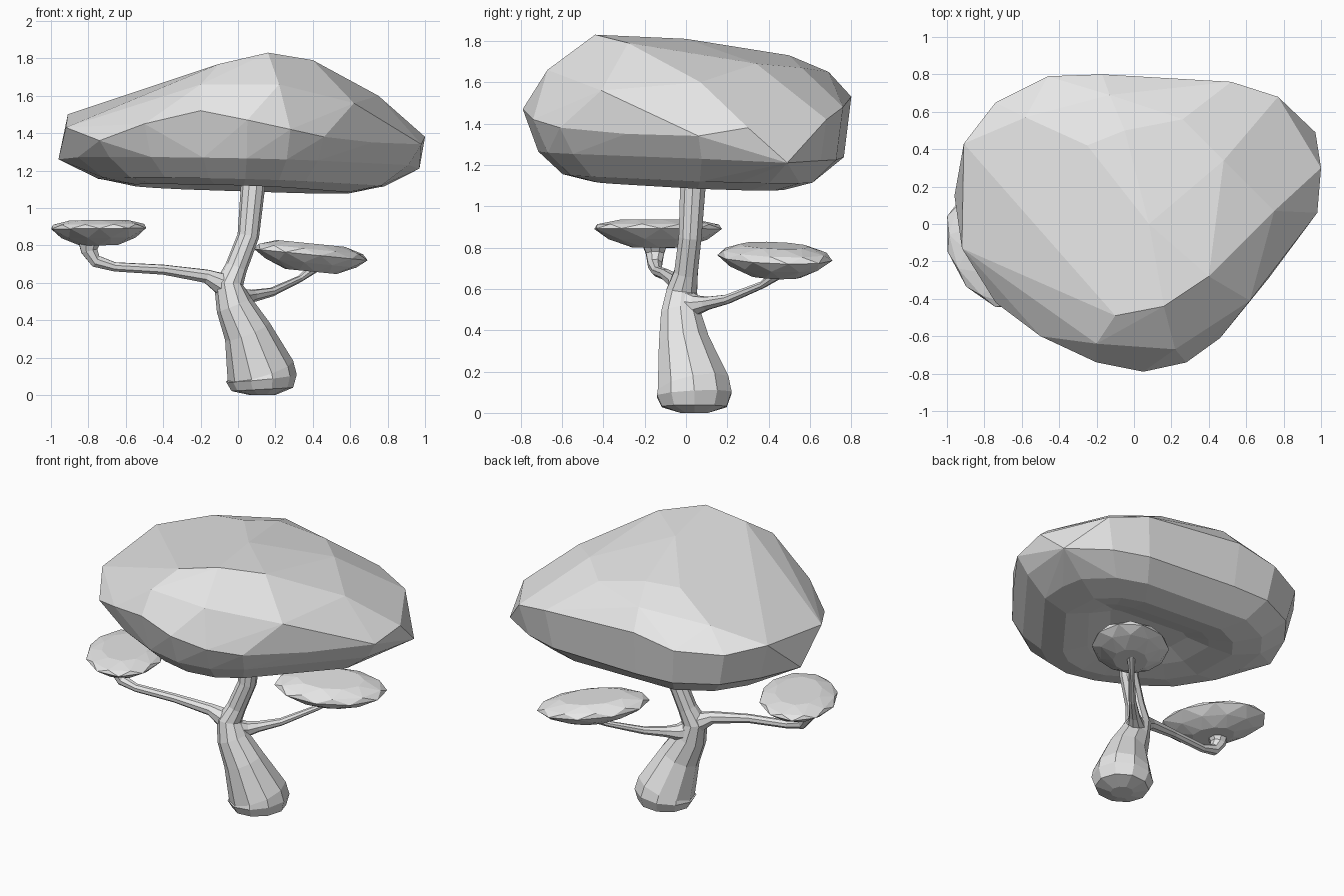
import bpy
import bmesh
from math import sin, cos, radians, tau
from mathutils import Vector

cube = bpy.data.objects.get("Cube")
if cube:
    bpy.data.objects.remove(cube)

# Single pale grey material
grey = bpy.data.materials.new("pale_grey")
grey.use_nodes = True
colour = (0.8, 0.8, 0.8, 1)
grey.diffuse_color = colour
grey.node_tree.nodes["Principled BSDF"].inputs["Base Color"].default_value = colour


def finish(name, bm):
    """Turn a bmesh into a flat shaded object."""
    bmesh.ops.recalc_face_normals(bm, faces=bm.faces)
    mesh = bpy.data.meshes.new(name)
    bm.to_mesh(mesh)
    bm.free()
    mesh.materials.append(grey)
    obj = bpy.data.objects.new(name, mesh)
    bpy.context.collection.objects.link(obj)
    return obj


def faceted_blob(name, points, merge_angle, hollow=()):
    """Wrap points in a convex skin, merge flat facets, hollow the underside."""
    bm = bmesh.new()
    for point in points:
        bm.verts.new(point)
    result = bmesh.ops.convex_hull(bm, input=bm.verts)
    loose = {g for g in result["geom_interior"] + result["geom_unused"]
             if isinstance(g, bmesh.types.BMVert)}
    bmesh.ops.delete(bm, geom=list(loose), context="VERTS")
    bmesh.ops.dissolve_limit(bm, angle_limit=radians(merge_angle),
                             verts=bm.verts, edges=bm.edges)
    bmesh.ops.recalc_face_normals(bm, faces=bm.faces)
    underside = min(bm.faces, key=lambda f: f.normal.z)
    for width, rise in hollow:
        bmesh.ops.inset_individual(bm, faces=[underside], thickness=width, depth=-rise)
    return finish(name, bm)


def tapered_limb(name, path, sides=8):
    """Sweep a polygon along a path of (x, y, z, radius)."""
    bm = bmesh.new()
    centres = [Vector(p[:3]) for p in path]
    last = len(path) - 1
    side_axis = Vector((0, 1, 0))
    rings = []
    for i, centre in enumerate(centres):
        along = (centres[min(i + 1, last)] - centres[max(i - 1, 0)]).normalized()
        side_axis = (side_axis - along * side_axis.dot(along)).normalized()
        other = along.cross(side_axis)
        ring = []
        for k in range(sides):
            turn = tau * (k + 0.5) / sides
            offset = side_axis * cos(turn) + other * sin(turn)
            ring.append(bm.verts.new(centre + offset * path[i][3]))
        rings.append(ring)
    for low, high in zip(rings, rings[1:]):
        for k in range(sides):
            n = (k + 1) % sides
            bm.faces.new((low[k], low[n], high[n], high[k]))
    bm.faces.new(rings[0][::-1])
    bm.faces.new(rings[-1])
    return finish(name, bm)


def leaf_pad(name, centre, long_axis, short_axis, heading, tilt, layers):
    """Flat faceted foliage pad made of stacked oval rings."""
    points = []
    for layer, (scale, height) in enumerate(layers):
        for k in range(10):
            turn = tau * (k + layer / 2) / 10
            u, v = long_axis * scale * cos(turn), short_axis * scale * sin(turn)
            x = u * cos(heading) - v * sin(heading)
            y = u * sin(heading) + v * cos(heading)
            points.append(Vector(centre) + Vector((x, y, height + tilt * x)))
    return faceted_blob(name, points, 2)


# Main crown: widest outline, anticlockwise from the left side
rim = [
    (1, 0.3, 1.38), (0.97, 0.49, 1.21), (0.77, 0.68, 1.42), (0.52, 0.76, 1.48),
    (0.13, 0.77, 1.52), (-0.17, 0.8, 1.53), (-0.46, 0.79, 1.48),
    (-0.74, 0.65, 1.47), (-0.91, 0.43, 1.5), (-0.96, 0.15, 1.26),
    (-0.92, -0.13, 1.43), (-0.74, -0.42, 1.36), (-0.5, -0.6, 1.45),
    (-0.2, -0.74, 1.52), (0.05, -0.79, 1.47), (0.28, -0.74, 1.42),
    (0.46, -0.61, 1.38), (0.72, -0.29, 1.35), (0.98, 0.06, 1.34)]
# Lower flank and underside follow the same outline, set slightly back
crown_points = list(rim)
for scale, height in [(0.93, 1.25), (0.78, 1.14), (0.6, 1.105)]:
    for x, y, z in rim:
        crown_points.append((x * scale, y * scale + 0.02, height - 0.02 * (x + y)))

# Shoulder and summit corners of the crown
crown_points += [
    (-0.68, 0.12, 1.59), (-0.58, 0.57, 1.6), (-0.2, -0.64, 1.66),
    (0.22, -0.67, 1.66), (0.62, -0.41, 1.56),
    (0.75, 0.07, 1.6), (-0.13, 0.69, 1.65), (0.16, -0.44, 1.83),
    (0.4, -0.28, 1.79), (-0.1, -0.49, 1.77), (0.08, 0, 1.81),
    (0.48, 0.34, 1.69), (0.26, 0.56, 1.67), (-0.05, 0.5, 1.73),
    (-0.25, 0.42, 1.71), (-0.35, -0.28, 1.68)]
faceted_blob("main_crown", crown_points, 4, hollow=[(0.15, 0.03), (0.14, 0.04)])

# Trunk leaning over, then rising into the crown
tapered_limb("trunk", [
    (0.13, 0.04, 0, 0.07), (0.13, 0.04, 0.03, 0.165), (0.125, 0.04, 0.09, 0.19),
    (0.12, 0.035, 0.13, 0.183), (0.05, -0.01, 0.34, 0.128),
    (-0.02, -0.025, 0.48, 0.1), (-0.05, -0.02, 0.59, 0.078),
    (-0.01, 0, 0.68, 0.06), (0.055, 0.02, 0.85, 0.058),
    (0.09, 0.04, 1.22, 0.068)], sides=10)

# Hooked branch and its pad
tapered_limb("hooked_branch", [
    (-0.06, -0.02, 0.58, 0.07), (-0.17, -0.05, 0.635, 0.038),
    (-0.4, -0.1, 0.67, 0.028), (-0.66, -0.14, 0.685, 0.026),
    (-0.76, -0.15, 0.715, 0.036), (-0.795, -0.15, 0.77, 0.047),
    (-0.79, -0.15, 0.84, 0.075)])
leaf_pad("hooked_branch_pad", (-0.745, -0.135, 0.89), 0.34, 0.24, radians(-62), 0.01,
         [(1, 0), (0.92, 0.022), (0.6, 0.045), (0.75, -0.05), (0.4, -0.09)])

# Rising branch and its pad
tapered_limb("rising_branch", [
    (-0.04, -0.03, 0.53, 0.08), (0.03, 0.05, 0.52, 0.05),
    (0.08, 0.1, 0.53, 0.034), (0.18, 0.2, 0.55, 0.024),
    (0.33, 0.37, 0.62, 0.018), (0.42, 0.47, 0.69, 0.03)])
leaf_pad("rising_branch_pad", (0.39, 0.43, 0.75), 0.345, 0.23, radians(38), -0.1,
         [(1, 0), (0.92, 0.03), (0.6, 0.06), (0.8, -0.045), (0.45, -0.09)])
